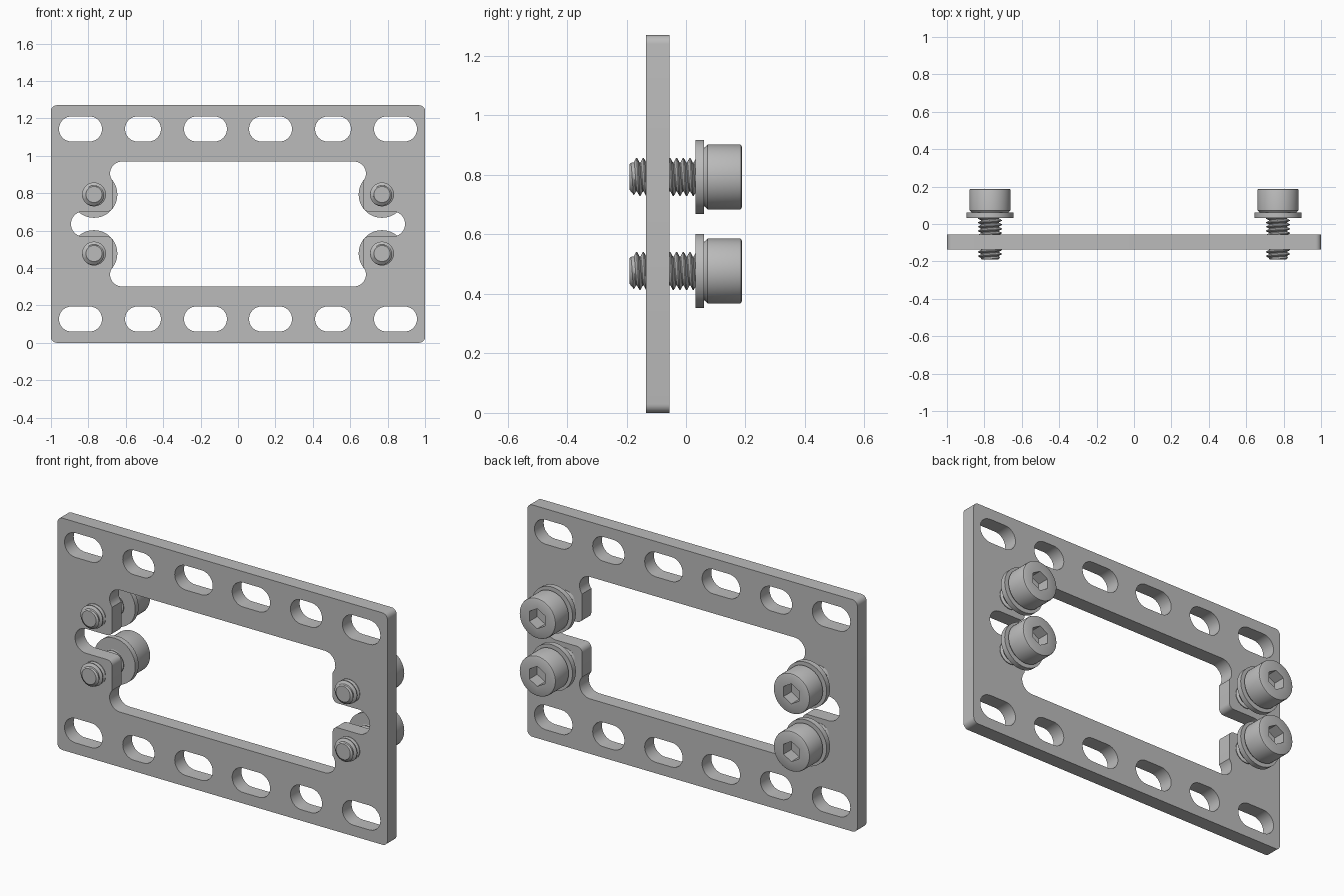
import bpy, bmesh
from math import sin, cos, pi, radians, degrees, acos

if "Cube" in bpy.data.objects:
    bpy.data.objects.remove(bpy.data.objects["Cube"], do_unlink=True)

# Material
grey = bpy.data.materials.new("steel_grey")
grey.use_nodes = True
COLOUR = (0.5, 0.5, 0.5, 1)
grey.diffuse_color = COLOUR
bsdf = next(n for n in grey.node_tree.nodes if n.type == 'BSDF_PRINCIPLED')
bsdf.inputs["Base Color"].default_value = COLOUR

MID_Z = 0.635
PLATE_Y = -0.095
BOLT_X, BOLT_DZ = 0.77, 0.158


def arc(cx, cy, r, a0, a1, n=10):
    angles = [radians(a0 + (a1 - a0) * i / n) for i in range(n + 1)]
    return [(cx + r * cos(a), cy + r * sin(a)) for a in angles]


def mirrored(quadrant):
    """Closed outline from its upper right quarter."""
    left = [(-x, y) for x, y in reversed(quadrant)]
    upper = quadrant + left
    return upper + [(x, -y) for x, y in reversed(upper)]


def clean(pts):
    out = []
    for p in pts:
        if not out or abs(p[0] - out[-1][0]) + abs(p[1] - out[-1][1]) > 1e-5:
            out.append(p)
    if abs(out[0][0] - out[-1][0]) + abs(out[0][1] - out[-1][1]) < 1e-5:
        out.pop()
    return out


def smooth(obj, angle=30):
    bpy.ops.object.select_all(action='DESELECT')
    obj.select_set(True)
    bpy.context.view_layer.objects.active = obj
    bpy.ops.object.shade_smooth_by_angle(angle=radians(angle))


def finish(bm, name, angle=30):
    bmesh.ops.remove_doubles(bm, verts=bm.verts, dist=1e-5)
    bmesh.ops.recalc_face_normals(bm, faces=bm.faces)
    mesh = bpy.data.meshes.new(name)
    bm.to_mesh(mesh)
    bm.free()
    mesh.materials.append(grey)
    obj = bpy.data.objects.new(name, mesh)
    bpy.context.collection.objects.link(obj)
    smooth(obj, angle)
    return obj


# Plate: outer edge, stepped opening with side notches, and two rows of slots
outer = mirrored(arc(0.97, MID_Z - 0.03, 0.03, 0, 90, 6))
relief = -degrees(acos(0.75))
opening = mirrored(arc(0.826, 0, 0.067, 0, 90)
                   + arc(0.698, 0.097, 0.03, 270, 180, 6)
                   + arc(0.62, 0.27, 0.064, relief, 90, 14))
loops = [outer, opening]
for x, half in ((0.842, 0.115), (0.508, 0.096), (0.174, 0.115)):
    slot = mirrored(arc(half - 0.067, 0, 0.067, 0, 90))
    for sx in (-1, 1):
        for sz in (-1, 1):
            loops.append([(px + sx * x, pz + sz * 0.508) for px, pz in slot])

curve = bpy.data.curves.new("plate_outline", 'CURVE')
curve.dimensions = '2D'
curve.fill_mode = 'BOTH'
curve.extrude = 0.04
for pts in loops:
    pts = clean(pts)
    spline = curve.splines.new('POLY')
    spline.points.add(len(pts) - 1)
    for point, (x, y) in zip(spline.points, pts):
        point.co = (x, y, 0, 1)
    spline.use_cyclic_u = True
outline = bpy.data.objects.new("plate_outline", curve)
bpy.context.collection.objects.link(outline)
bpy.context.view_layer.update()
bm = bmesh.new()
bm.from_mesh(outline.to_mesh())
outline.to_mesh_clear()
bpy.data.objects.remove(outline, do_unlink=True)
for v in bm.verts:
    x, y, z = v.co
    v.co = (x, PLATE_Y - z, y + MID_Z)
finish(bm, "plate")


def lathe(name, profile, n=48):
    """Turn (y, radius, is_hex) rows about the y axis, closing the ends."""
    bm = bmesh.new()
    rings = []
    for y, r, is_hex in profile:
        ring = []
        for i in range(n):
            a = 2 * pi * i / n
            rr = r * cos(pi / 6) / cos(a % (pi / 3) - pi / 6) if is_hex else r
            ring.append(bm.verts.new((rr * sin(a), y, rr * cos(a))))
        rings.append(ring)
    for lo, hi in zip(rings, rings[1:]):
        for i in range(n):
            j = (i + 1) % n
            bm.faces.new((lo[i], lo[j], hi[j], hi[i]))
    bm.faces.new(rings[0])
    bm.faces.new(rings[-1])
    return finish(bm, name)


def thread(name, y0, y1, core, crest, pitch, n=32):
    """Helical thread with a chamfered tip at y0."""
    profile = ((0, core), (0.15, core), (0.5, crest), (0.65, crest))
    k = len(profile)
    turns = int((y1 - y0) / pitch) + 3
    bm = bmesh.new()
    columns = []
    for i in range(n + 1):
        a = 2 * pi * i / n
        column = []
        for row in range(turns * k + 1):
            f, r = profile[row % k]
            y = y0 + pitch * (row // k + f + i / n - 1.5)
            y = min(max(y, y0), y1)
            r = min(r, 0.043 + (y - y0) * 1.2)
            if y >= y1:
                r = core
            column.append(bm.verts.new((r * sin(a), y, r * cos(a))))
        columns.append(column)
    for left, right in zip(columns, columns[1:]):
        for j in range(turns * k):
            bm.faces.new((left[j], right[j], right[j + 1], left[j + 1]))
    bm.faces.new([c[0] for c in columns[:-1]])
    bmesh.ops.dissolve_degenerate(bm, dist=1e-6, edges=bm.edges)
    return finish(bm, name)


# One bolt: cap head with hex socket, washer and threaded shank
parts = [
    lathe("bolt_head", [(0.06, 0.098, 0), (0.064, 0.1, 0), (0.073, 0.11, 0),
                        (0.179, 0.11, 0), (0.185, 0.108, 0), (0.188, 0.102, 0),
                        (0.188, 0.055, 1), (0.12, 0.055, 1)]),
    lathe("washer", [(0.032, 0.125, 0), (0.061, 0.125, 0)]),
    thread("bolt_shank", -0.19, 0.04, 0.049, 0.064, 0.0224),
]

# Four bolts, sharing the same meshes
spots = [(sx, sz) for sx in (-1, 1) for sz in (-1, 1)]
for part in parts:
    base = part.name
    for i, (sx, sz) in enumerate(spots):
        obj = part if i == 0 else part.copy()
        if i:
            bpy.context.collection.objects.link(obj)
        side = "left" if sx > 0 else "right"
        obj.name = f"{base}_{side}_{'upper' if sz > 0 else 'lower'}"
        obj.location = (sx * BOLT_X, 0, MID_Z + sz * BOLT_DZ)
